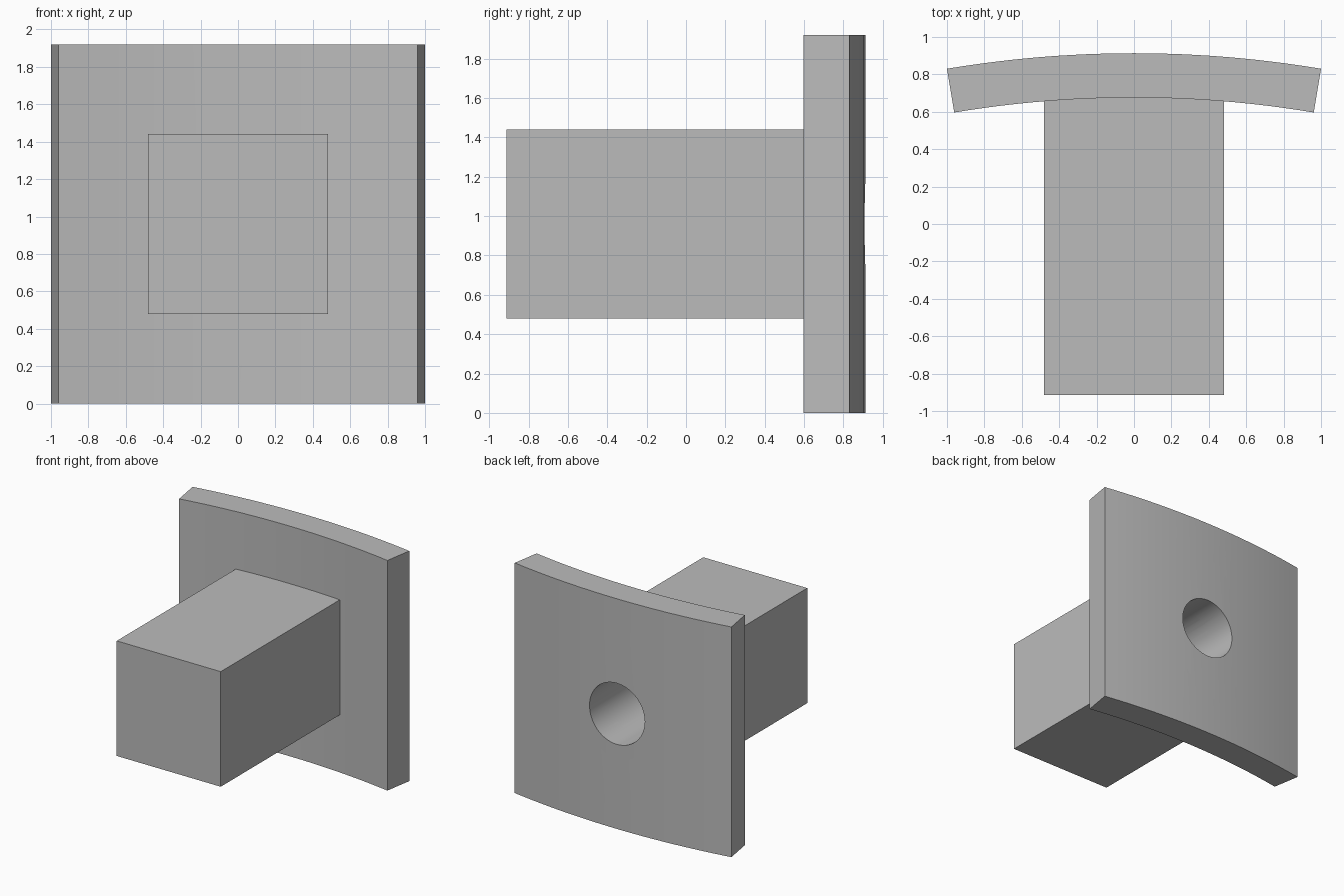
import bpy, bmesh, math
from mathutils import Matrix, Vector

cube = bpy.data.objects.get("Cube")
if cube:
    bpy.data.objects.remove(cube, do_unlink=True)

grey = bpy.data.materials.new("plain grey")
grey.use_nodes = True
grey.diffuse_color = (0.5, 0.5, 0.5, 1)
grey.node_tree.nodes["Principled BSDF"].inputs["Base Color"].default_value = (0.5, 0.5, 0.5, 1)

HEIGHT, MID_Z = 1.92, 0.96
OUTER_R, THICK, BACK_Y = 6.07, 0.237, 0.913
CENTRE_Y = BACK_Y - OUTER_R
HALF_ANGLE = math.asin(1 / OUTER_R)
SEGMENTS = 24


def finish(name, bm):
    bmesh.ops.recalc_face_normals(bm, faces=bm.faces)
    mesh = bpy.data.meshes.new(name)
    bm.to_mesh(mesh)
    bm.free()
    mesh.materials.append(grey)
    obj = bpy.data.objects.new(name, mesh)
    bpy.context.collection.objects.link(obj)
    return obj


def prism(name, outline, z0, z1):
    """Extrude a flat outline upward."""
    bm = bmesh.new()
    face = bm.faces.new([bm.verts.new((x, y, z0)) for x, y in outline])
    top = bmesh.ops.extrude_face_region(bm, geom=[face])["geom"]
    verts = [v for v in top if isinstance(v, bmesh.types.BMVert)]
    bmesh.ops.translate(bm, verts=verts, vec=(0, 0, z1 - z0))
    return finish(name, bm)


def arc(radius, half_angle=HALF_ANGLE):
    angles = [half_angle * (2 * i / SEGMENTS - 1) for i in range(SEGMENTS + 1)]
    return [(radius * math.sin(a), CENTRE_Y + radius * math.cos(a)) for a in angles]


# Curved plate with radial ends
inner_r = OUTER_R - THICK
plate = prism("curved_plate", arc(OUTER_R) + arc(inner_r)[::-1], 0, HEIGHT)

# Square block, whose back end follows the inside of the plate
HALF = 0.48
back_end = arc(inner_r, math.asin(HALF / inner_r))
block = prism("square_block", [(-HALF, -BACK_Y), *back_end, (HALF, -BACK_Y)],
              MID_Z - HALF, MID_Z + HALF)

# Blind round hole bored from the back
HOLE_R, HOLE_END = 0.255, -0.3
depth = 1.1 - HOLE_END
bm = bmesh.new()
bmesh.ops.create_cone(bm, cap_ends=True, segments=64, radius1=HOLE_R, radius2=HOLE_R, depth=depth,
                      matrix=Matrix.Translation(Vector((0, HOLE_END + depth / 2, MID_Z)))
                      @ Matrix.Rotation(math.pi / 2, 4, "X"))
cutter = finish("hole_cutter", bm)
cutter.hide_render = True
cutter.hide_viewport = True

for part in (plate, block):
    bore = part.modifiers.new("round hole", "BOOLEAN")
    bore.operation = "DIFFERENCE"
    bore.solver = "EXACT"
    bore.object = cutter

# Apply the bore, then smooth the curved faces
for part in (plate, block):
    bpy.ops.object.select_all(action="DESELECT")
    part.select_set(True)
    bpy.context.view_layer.objects.active = part
    bpy.ops.object.modifier_apply(modifier="round hole")
    bpy.ops.object.shade_smooth_by_angle(angle=math.radians(30))
